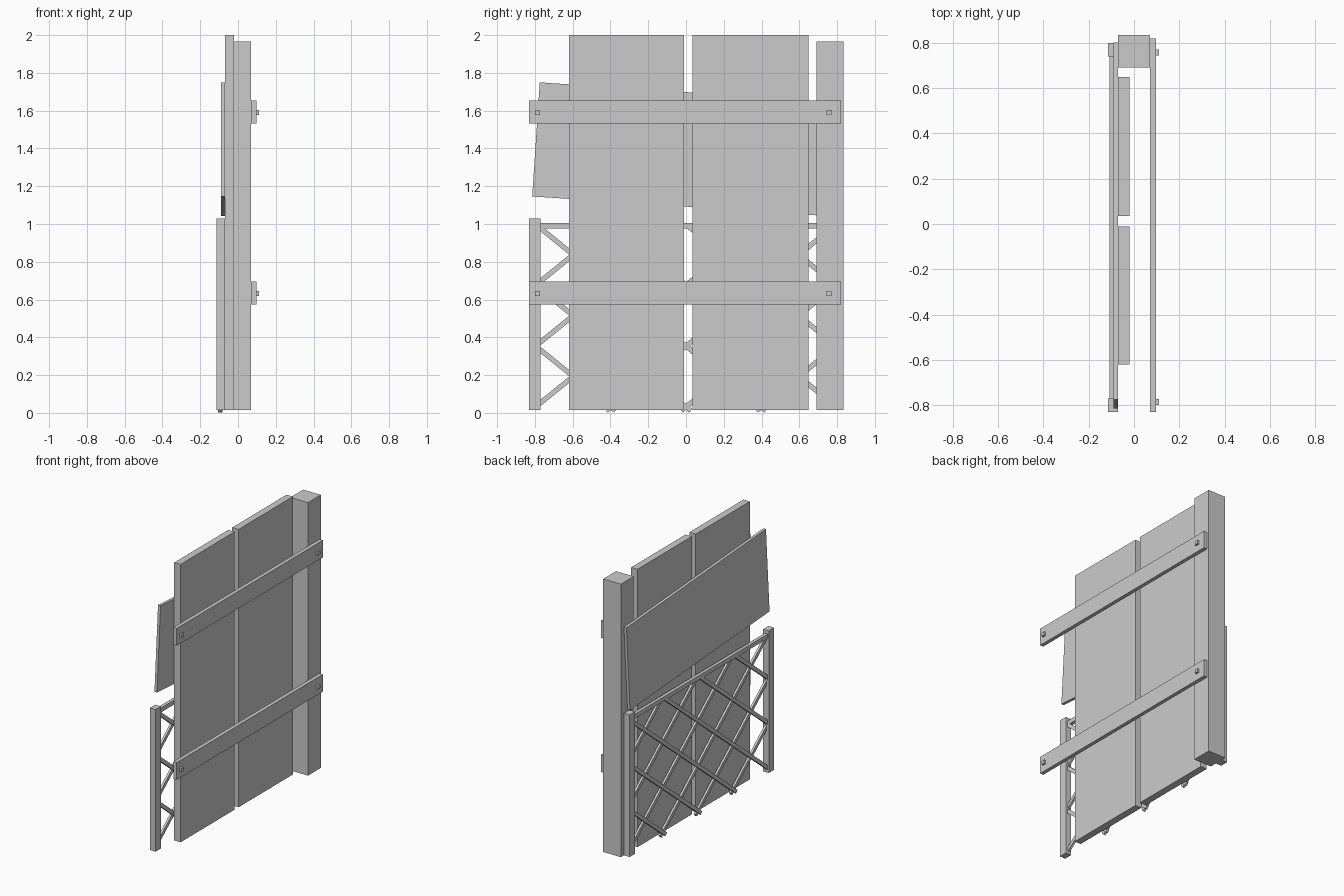
import bpy, math
from mathutils import Matrix, Vector

if "Cube" in bpy.data.objects:
    bpy.data.objects.remove(bpy.data.objects["Cube"])


def box(name, lo, hi):
    """Axis-aligned box between two corners."""
    lo, hi = Vector(lo), Vector(hi)
    bpy.ops.mesh.primitive_cube_add(size=1)
    ob = bpy.context.object
    ob.name = name
    ob.data.transform(Matrix.Diagonal((*(hi - lo), 1)))
    ob.location = (lo + hi) / 2
    return ob


# Tall corner post
box("main_post", (-0.07, 0.69, 0.015), (0.07, 0.835, 1.965))

# Two tall upright boards
for i, (y0, y1) in enumerate([(-0.62, -0.01), (0.035, 0.648)]):
    box(f"upright_board_{i}", (-0.07, y0, 0.015), (-0.02, y1, 2.0))

# Horizontal rails with square nail heads
for i, zc in enumerate([0.634, 1.592]):
    box(f"rail_{i}", (0.07, -0.83, zc - 0.061), (0.097, 0.82, zc + 0.062))
    for j, y in enumerate([-0.786, 0.757]):
        box(f"nail_{i}_{j}", (0.09, y - 0.013, zc - 0.014), (0.111, y + 0.013, zc + 0.012))

# Tilted wide board on the back
board = box("tilted_board", (-0.09, -0.796, 1.093), (-0.07, 0.782, 1.698))
board.rotation_euler.x = -math.radians(3.8)

# Trellis frame: two short posts and a top bar
for i, y in enumerate([-0.8, 0.77]):
    box(f"trellis_post_{i}", (-0.115, y - 0.03, 0.015), (-0.07, y + 0.03, 1.03))
box("trellis_top_bar", (-0.108, -0.8, 0.975), (-0.084, 0.77, 1.006))

# Trellis diagonals, cut to the frame opening
STEP_Y, STEP_Z, BASE = 0.398, 0.322, 0.032
Y0, Y1, Z0, Z1 = -0.80, 0.77, 0.012, 0.99
slope = STEP_Z / STEP_Y
for direction, x in ((1, -0.0975), (-1, -0.0905)):
    s = slope * direction
    for k in range(-3, 7):
        c = BASE + k * STEP_Z
        ends = sorted([(Z0 - c) / s, (Z1 - c) / s])
        a, b = max(Y0, ends[0]), min(Y1, ends[1])
        if b - a < 0.06:
            continue
        half = (b - a) / 2 * math.hypot(1, s)
        slat = box(f"trellis_slat_{'up' if s > 0 else 'down'}_{k}",
                   (-0.008, -half, -0.013), (0.008, half, 0.013))
        slat.location = (x, (a + b) / 2, c + s * (a + b) / 2)
        slat.rotation_euler.x = math.atan(s)
